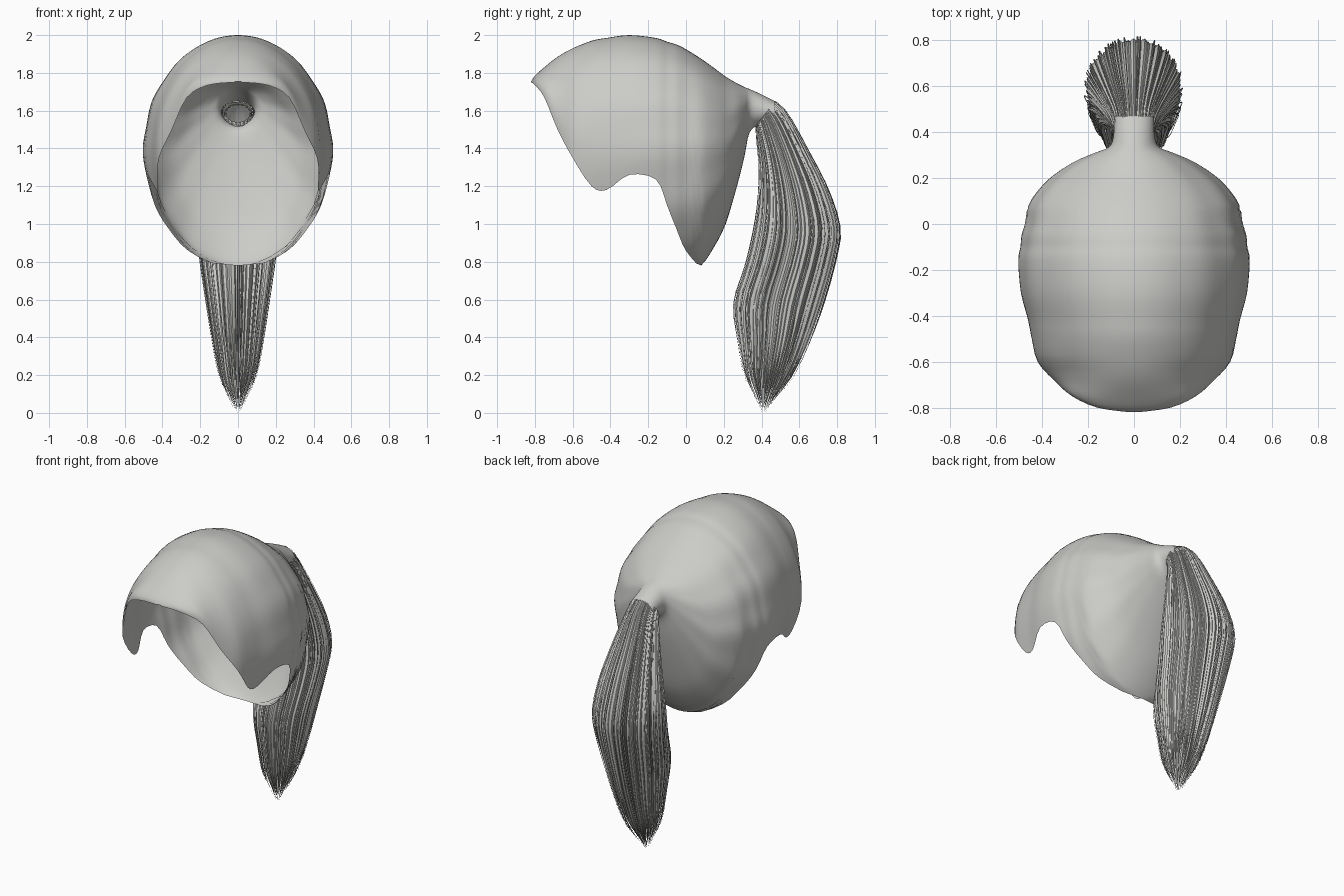
import bpy, bmesh, math, random
from mathutils import Vector

if "Cube" in bpy.data.objects:
    bpy.data.objects.remove(bpy.data.objects["Cube"])

random.seed(4)
hair = bpy.data.materials.new("light grey hair")
hair.diffuse_color = (0.6, 0.6, 0.58, 1)
hair.use_nodes = True
hair.node_tree.nodes["Principled BSDF"].inputs["Base Color"].default_value = hair.diffuse_color


def spline(rows, u):
    """Smooth interpolation of table rows, u in 0..len-1."""
    n = len(rows) - 1
    i = min(int(u), n - 1)
    t = u - i
    p = [rows[max(0, min(n, i + k))] for k in (-1, 0, 1, 2)]
    return [b + 0.5 * t * (c - a + t * (2*a - 5*b + 4*c - d + t * (3*(b - c) + d - a)))
            for a, b, c, d in zip(*p)]


def finish(name, bm, angle):
    me = bpy.data.meshes.new(name)
    bm.to_mesh(me)
    bm.free()
    me.materials.append(hair)
    ob = bpy.data.objects.new(name, me)
    bpy.context.collection.objects.link(ob)
    bpy.ops.object.select_all(action='DESELECT')
    ob.select_set(True)
    bpy.context.view_layer.objects.active = ob
    bpy.ops.object.shade_smooth_by_angle(angle=math.radians(angle))
    return ob


def skin(bm, rings, closed=False):
    for a, b in zip(rings, rings[1:]):
        n = len(a)
        for j in range(n if closed else n - 1):
            k = (j + 1) % n
            bm.faces.new((a[j], a[k], b[k], b[j]))


# Cap sections from forehead to tie: y, top, bottom, half width, hairline height
CAP = [
    (-.82, 1.755, .74, .02, 1.75), (-.80, 1.785, .74, .16, 1.735),
    (-.75, 1.83, .74, .27, 1.67), (-.68, 1.885, .74, .35, 1.50),
    (-.60, 1.93, .74, .42, 1.35), (-.50, 1.97, .74, .445, 1.20),
    (-.42, 1.985, .74, .46, 1.18), (-.30, 2.0, .74, .49, 1.26),
    (-.16, 1.985, .74, .50, 1.235), (-.10, 1.965, .74, .49, 1.10),
    (-.05, 1.95, .74, .485, .97), (0, 1.925, .75, .47, .86),
    (.08, 1.875, .78, .455, .78), (.15, 1.825, .88, .41, .88),
    (.21, 1.78, 1.0, .35, 1.0), (.27, 1.745, 1.2, .26, 1.2),
    (.31, 1.725, 1.36, .17, 1.36), (.335, 1.715, 1.48, .11, 1.48),
    (.38, 1.695, 1.52, .09, 1.52), (.47, 1.65, 1.53, .085, 1.53)]

# Swept-back cap with an open face and nape
bm = bmesh.new()
rings, cols, sub = [], 72, 3
for r in range((len(CAP) - 1) * sub + 1):
    y, top, bot, w, edge = spline(CAP, r / sub)
    mid = max((top + bot) / 2, edge if y < .08 else 0, 1.4)
    end = math.pi
    if y < .079:
        end = math.acos(max(-1, min(1, (edge - mid) / (mid - bot))))
    ring = []
    for j in range(cols + 1):
        t = end * (2 * j / cols - 1)
        c, s = math.cos(t), math.sin(t)
        # soft combed grooves on the sides, running towards the tie
        fade = max(0, min(1, (y + .6) / .6)) * max(0, min(1, (.36 - y) / .1))
        g = 1 + .012 * fade * s * s * math.sin(13 * abs(t) + 2 * y)
        z = mid + c * ((top - mid) if c > 0 else (mid - bot)) * g
        ring.append(bm.verts.new((w * s * g, y, z)))
    rings.append(ring)
skin(bm, rings)
bmesh.ops.remove_doubles(bm, verts=bm.verts, dist=.0005)
finish("hair_cap", bm, 60)

# Ponytail sections: outer y, z, inner y, z, half width
TAIL = [
    (.47, 1.65, .37, 1.52, .09), (.54, 1.58, .375, 1.45, .105),
    (.65, 1.38, .39, 1.30, .15), (.75, 1.18, .385, 1.12, .19),
    (.81, .98, .36, .95, .21), (.79, .82, .32, .78, .195),
    (.73, .60, .26, .58, .165), (.66, .40, .28, .38, .135),
    (.57, .20, .31, .20, .10), (.47, .07, .37, .07, .045),
    (.42, 0, .40, 0, .015)]


def tail_point(u, a, scale=1):
    oy, oz, iy, iz, w = spline(TAIL, u)
    c, s = math.cos(a) * scale, math.sin(a) * scale
    return Vector((w * s, (oy + iy) / 2 + (oy - iy) / 2 * c,
                   max(0, (oz + iz) / 2 + (oz - iz) / 2 * c)))


def add_lock(bm, a, half, length, scale, ridge):
    """One tapering lock with a ridge facing outwards."""
    rings, steps = [], 22
    for i in range(steps + 1):
        f = i / steps
        u = f * length
        taper = min(1, (1 - f) * 4 + .05)
        left = tail_point(u, a - half * taper, scale)
        right = tail_point(u, a + half * taper, scale)
        peak = tail_point(u, a, scale + ridge * taper)
        rings.append([bm.verts.new(p) for p in (left, peak, right)])
    skin(bm, rings, True)
    bm.faces.new(rings[-1])


# Ponytail body from overlapping locks
bm = bmesh.new()
N = 60
for i in range(N):
    a = 2 * math.pi * (i + random.uniform(-.2, .2)) / N
    add_lock(bm, a, math.pi / N * 1.35, random.uniform(8.0, 9.7),
             random.uniform(.92, .98), .045)
# inner locks that reach the tip
for i in range(18):
    add_lock(bm, 2 * math.pi * i / 18, .26, random.uniform(9.2, 10), .72, .1)
bmesh.ops.recalc_face_normals(bm, faces=bm.faces)
finish("ponytail_locks", bm, 40)

# Thin loose strands around the outside
bm = bmesh.new()
for i in range(70):
    add_lock(bm, random.uniform(0, 2 * math.pi), .014, random.uniform(7.6, 9.0),
             random.uniform(.99, 1.04), .012)
bmesh.ops.recalc_face_normals(bm, faces=bm.faces)
finish("loose_strands", bm, 40)
